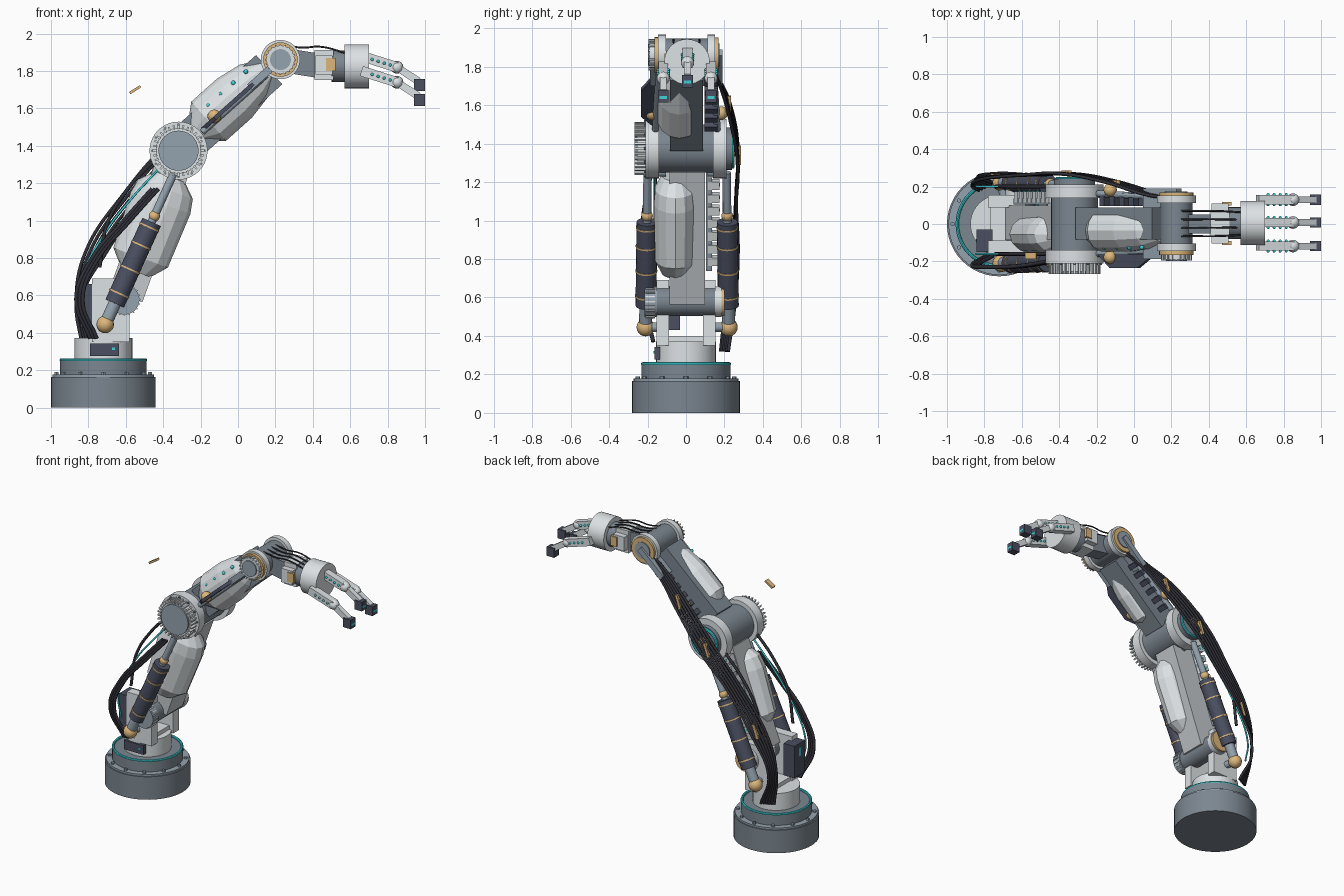
import bpy, bmesh, math
from mathutils import Vector

if "Cube" in bpy.data.objects:
    bpy.data.objects.remove(bpy.data.objects["Cube"])

COL = dict(light=(.72, .76, .78), grey=(.55, .58, .6), slate=(.2, .24, .28), steel=(.3, .37, .43),
           navy=(.07, .08, .12), gold=(.72, .47, .2), teal=(.05, .65, .7), black=(.03, .03, .04))
MAT = {}
for k, c in COL.items():
    MAT[k] = bpy.data.materials.new(k)
    MAT[k].diffuse_color = (*c, 1)


def finish(name, mat, smooth=False):
    o = bpy.context.object
    o.name = name
    o.data.materials.append(MAT[mat])
    if smooth:
        bpy.ops.object.shade_smooth_by_angle(angle=math.radians(35))
    return o


def cyl(name, a, b, r, mat, r2=None, seg=32):
    a, b = Vector(a), Vector(b)
    d = b - a
    bpy.ops.mesh.primitive_cone_add(vertices=seg, radius1=r, radius2=r if r2 is None else r2, depth=d.length,
                                    location=(a + b) / 2, rotation=d.to_track_quat('Z', 'Y').to_euler())
    return finish(name, mat, seg > 12)


def pin(name, c, y0, y1, r, mat, seg=32):
    return cyl(name, (c[0], y0, c[1]), (c[0], y1, c[1]), r, mat, seg=seg)


def box(name, c, size, mat, ang=0):
    bpy.ops.mesh.primitive_cube_add(size=1, location=c, rotation=(0, -ang, 0))
    bpy.context.object.scale = size
    return finish(name, mat)


def ball(name, c, r, mat):
    bpy.ops.mesh.primitive_uv_sphere_add(segments=16, ring_count=10, radius=r, location=c)
    return finish(name, mat, True)


def ring(name, c, r, t, mat, rot=(0, 0, 0)):
    bpy.ops.mesh.primitive_torus_add(location=c, rotation=rot, major_radius=r, minor_radius=t,
                                     major_segments=48, minor_segments=8)
    return finish(name, mat, True)


def hose(name, pts, r, mat):
    cu = bpy.data.curves.new(name, 'CURVE')
    cu.dimensions, cu.bevel_depth, cu.bevel_resolution, cu.resolution_u = '3D', r, 2, 8
    cu.use_fill_caps = True
    s = cu.splines.new('BEZIER')
    s.bezier_points.add(len(pts) - 1)
    for p, co in zip(s.bezier_points, pts):
        p.co = co
        p.handle_left_type = p.handle_right_type = 'AUTO'
    o = bpy.data.objects.new(name, cu)
    bpy.context.collection.objects.link(o)
    cu.materials.append(MAT[mat])


class Arm:
    """Local frame of a link: s along it, n across it, y sideways."""
    def __init__(self, a, b):
        self.a, d = Vector((a[0], 0, a[1])), Vector((b[0] - a[0], 0, b[1] - a[1]))
        self.len, self.ang = d.length, math.atan2(d.z, d.x)
        self.u = d.normalized()
        self.n = Vector((-self.u.z, 0, self.u.x))

    def at(self, s, n, y):
        return self.a + self.u * s + self.n * n + Vector((0, y, 0))

    def shell(self, name, mid, n0, y0, stations, wy, seg=14):
        bm = bmesh.new()
        loops = []
        for s, r in stations:
            ry = wy * (r / max(q for _, q in stations)) ** .7
            loops.append([bm.verts.new(self.at(mid + s, n0 + r * math.cos(t), y0 + ry * math.sin(t)))
                          for t in (2 * math.pi * i / seg for i in range(seg))])
        for p, q in zip(loops, loops[1:]):
            for i in range(seg):
                bm.faces.new((p[i], p[(i + 1) % seg], q[(i + 1) % seg], q[i]))
        bm.faces.new(loops[0])
        bm.faces.new(loops[-1])
        bmesh.ops.recalc_face_normals(bm, faces=bm.faces)
        me = bpy.data.meshes.new(name)
        bm.to_mesh(me)
        me.materials.append(MAT['light'])
        bpy.context.collection.objects.link(bpy.data.objects.new(name, me))


def teeth(name, c, r, y, size, count, mat):
    for i in range(count):
        t = 2 * math.pi * i / count
        box(name, (c[0] + r * math.cos(t), y, c[1] + r * math.sin(t)), size, mat, t)


BX = -.72
SH, EL, WR = (-.607, .578), (-.318, 1.374), (.227, 1.861)
Y90 = (math.pi / 2, 0, 0)

# turntable base
cyl('base_drum', (BX, 0, 0), (BX, 0, .165), .28, 'slate', seg=48)
cyl('base_lip', (BX, 0, .165), (BX, 0, .178), .272, 'steel', seg=48)
cyl('turntable', (BX, 0, .175), (BX, 0, .25), .232, 'slate', seg=48)
ring('base_glow_ring', (BX, 0, .255), .225, .009, 'teal')
cyl('turret', (BX, 0, .25), (BX, 0, .372), .155, 'light', seg=40)
for i in range(12):
    t = math.pi * i / 6
    x, y = BX + .25 * math.cos(t), .25 * math.sin(t)
    cyl('base_bolt', (x, y, .175), (x, y, .19), .012, 'steel', seg=6)
box('control_box', (BX + .005, -.15, .31), (.155, .03, .065), 'navy')
box('control_light', (BX + .055, -.166, .315), (.015, .006, .012), 'teal')
box('rear_power_box', (-.8, -.09, .545), (.085, .12, .23), 'navy')
box('power_box_light', (-.843, -.09, .6), (.006, .02, .06), 'teal')
for sy in (-1, 1):
    box('shoulder_yoke', (-.68, sy * .122, .52), (.2, .065, .34), 'light')
box('yoke_bridge', (-.69, 0, .38), (.16, .2, .04), 'light')

# shoulder joint
pin('shoulder_axle', SH, -.155, .16, .075, 'slate')
pin('shoulder_cap', SH, -.215, -.15, .08, 'steel')
teeth('shoulder_knurl', SH, .08, -.185, (.012, .05, .008), 20, 'light')
pin('shoulder_rear_cap', SH, .15, .185, .08, 'light')
pin('shoulder_gold_disc', SH, .18, .2, .075, 'gold')

# upper link
A = Arm(SH, EL)
box('upper_beam', A.at(.385, 0, .007), (.73, .185, .19), 'grey', A.ang)
A.shell('upper_shell', .43, -.005, -.055,
        [(-.27, .085), (-.19, .155), (.12, .17), (.2, .155), (.27, .085)], .115)
for i in range(8):
    box('upper_spine_block', A.at(.2 + .07 * i, .075, .145), (.045, .06, .045), 'light', A.ang)
    cyl('upper_spine_stud', A.at(.2 + .07 * i, .075, .165), A.at(.2 + .07 * i, .075, .178), .009, 'teal', seg=8)
box('upper_spine_rail', A.at(.43, .075, .12), (.56, .03, .04), 'steel', A.ang)

# hydraulic rams on both sides of the upper link
for y in (-.21, .222):
    lo, hi = Vector((-.71, y, .445)), Vector((-.345, y * .95, 1.25))
    P = lambda f: lo.lerp(hi, f)
    ball('ram_foot', lo, .047, 'gold')
    cyl('ram_neck', P(0), P(.16), .034, 'steel', seg=16)
    cyl('ram_body', P(.14), P(.68), .054, 'navy', seg=20)
    for f in (.2, .36, .52, .64):
        cyl('ram_band', P(f), P(f + .01), .057, 'gold', seg=20)
    cyl('ram_rod', P(.66), P(1), .022, 'steel', seg=16)
    ball('ram_collar', P(.72), .03, 'gold')
    cyl('ram_anchor', (-.62 - .09, y, .445), (-.69, y * .6, .445), .025, 'steel', seg=12)
    ball('ram_head', A.at(.4, .01, y * .9), .036, 'gold')
    cyl('ram_head_pin', P(1), (hi.x, y * .5, hi.z), .022, 'steel', seg=12)

# elbow joint
pin('elbow_axle', EL, -.15, .15, .125, 'slate', 40)
for sy in (-1, 1):
    pin('elbow_flange', EL, sy * .14, sy * .21, .155, 'light', 40)
pin('elbow_gear', EL, -.255, -.205, .122, 'light', 40)
teeth('elbow_gear_tooth', EL, .127, -.238, (.022, .058, .01), 32, 'light')
pin('elbow_face', EL, -.268, -.25, .107, 'steel', 40)
for i in range(12):
    t = math.pi * i / 6
    x, z = EL[0] + .14 * math.cos(t), EL[1] + .14 * math.sin(t)
    pin('elbow_bolt', (x, z), -.218, -.208, .008, 'slate', 6)
pin('elbow_rear_plate', EL, .2, .24, .11, 'slate', 40)
ring('elbow_glow_ring', (EL[0], .242, EL[1]), .095, .01, 'teal', Y90)
pin('elbow_gold_hub', EL, .23, .265, .04, 'gold', 8)

# forearm link
F = Arm(EL, WR)
box('forearm_beam', F.at(.375, 0, .003), (.55, .17, .21), 'slate', F.ang)
F.shell('forearm_shell', .39, .01, -.035,
        [(-.255, .065), (-.165, .14), (.02, .14), (.16, .115), (.25, .065)], .115)
for y in (-.127, .13):
    box('wrist_fork', F.at(.63, 0, y), (.24, .12, .04), 'steel', F.ang)
    cyl('forearm_side_rod', F.at(.16, -.01, y * 1.25), F.at(.62, -.01, y * 1.1), .018, 'steel', seg=12)
    ball('forearm_rod_ball', F.at(.265, .01, y * 1.4), .036, 'gold')
# thin trapezoid fin along the forearm front
bm = bmesh.new()
vs = [bm.verts.new(F.at(s, 0 + n, y)) for n in (-.011, .011)
      for s, y in ((.17, -.16), (.26, -.235), (.46, -.235), (.58, -.16))]
for f in ((0, 1, 2, 3), (7, 6, 5, 4), (0, 4, 5, 1), (1, 5, 6, 2), (2, 6, 7, 3), (3, 7, 4, 0)):
    bm.faces.new([vs[i] for i in f])
bmesh.ops.recalc_face_normals(bm, faces=bm.faces)
me = bpy.data.meshes.new('forearm_fin')
bm.to_mesh(me)
me.materials.append(MAT['navy'])
bpy.context.collection.objects.link(bpy.data.objects.new('forearm_fin', me))
for i in range(6):
    box('forearm_clip', F.at(.2 + .07 * i, -.02, .13), (.035, .07, .05), 'navy', F.ang)
for i in range(4):
    ball('forearm_stud', F.at(.28 + .09 * i, .075, -.125), .012, 'teal')

# wrist joint
pin('wrist_axle', WR, -.11, .115, .085, 'slate')
for y0, y1 in ((-.145, -.105), (.112, .152)):
    pin('wrist_flange', WR, y0, y1, .105, 'light')
pin('wrist_gold_ring_front', WR, -.165, -.143, .092, 'gold')
pin('wrist_knob', WR, -.19, -.16, .075, 'light')
teeth('wrist_knurl', WR, .076, -.178, (.012, .035, .008), 20, 'light')
pin('wrist_face', WR, -.198, -.185, .056, 'steel')
pin('wrist_gold_ring_back', WR, .15, .168, .09, 'gold')
pin('wrist_rear_face', WR, .16, .175, .06, 'steel')

# wrist link and palm
W = Arm(WR, (.45, 1.825))
box('wrist_link', W.at(.13, 0, 0), (.24, .1, .13), 'slate', W.ang)
box('wrist_block', (.46, .003, 1.832), (.1, .13, .16), 'light')
for y in (-.085, .09):
    box('wrist_cheek', (.46, y, 1.832), (.09, .04, .1), 'light')
    box('wrist_gold_latch', (.495, y * 1.2, 1.835), (.05, .02, .068), 'gold')
cyl('palm_neck', (.5, .005, 1.825), (.58, .005, 1.825), .085, 'slate')
cyl('palm', (.57, .005, 1.825), (.7, .005, 1.825), .118, 'light')
for i in range(4):
    y = -.065 + .045 * i
    hose('wrist_wire', [(.25, y, 1.94), (.34, y, 1.925), (.44, y, 1.93), (.58, y * .9, 1.895)], .005, 'black')

# three fingers: middle one high, outer pair low
for y, dz in ((-.118, -.08), (.008, 0), (.13, -.08)):
    a, b, c = Vector((.66, y, 1.88 + dz)), Vector((.85, y, 1.82 + dz)), Vector((.965, y, 1.745 + dz))
    for p, q, h, w, nm in ((a, b, .055, .05, 'finger_base'), (b, c, .04, .035, 'finger_end')):
        d = q - p
        box(nm, (p + q) / 2, (d.length, w, h), 'light', math.atan2(d.z, d.x))
    ball('finger_knuckle', b, .034, 'light')
    box('fingertip', (.97, y, c.z - .02), (.06, .055, .065), 'navy')
    box('fingertip_pad', (.998, y, c.z - .025), (.006, .038, .014), 'teal')
    for i in range(4):
        p = a.lerp(b, .3 + .17 * i)
        for sy in (-1, 1):
            ball('finger_stud', p + Vector((0, sy * .027, 0)), .008, 'teal')

# rear cable bundle over the elbow to the wrist
for i in range(6):
    k = (i - 2.5) * .016
    hose('rear_cable', [(-.79 + k, .2 + k * .5, .32), (-.85 + k * .4, .23 + k * .6, .56), (-.76 + k * 1.4, .255 + k * .4, .83),
                        (-.55 + k, .262, 1.13 - k), (-.37 + k, .27, 1.33 - k * 1.3), (-.12 + k, .225, 1.58 - k),
                        (.08, .165 + k * .3, 1.74 - k), (.21, .14, 1.82 - k)], .009, 'black')
for p in ((-.74, .255, .85), (-.36, .272, 1.34), (-.1, .22, 1.6)):
    box('cable_clamp', p, (.02, .03, .1), 'gold', A.ang - math.pi / 2)
# front cables beside the ram
for i in range(3):
    k = i * .017
    hose('front_cable', [(-.79 + k, -.17, .37), (-.865 + k, -.22, .58), (-.78 + k, -.23, .8),
                         (-.62 + k, -.225, .99), (-.46 + k, -.2, 1.17)], .011, 'black')
for y in (-.16, .2):
    hose('teal_cable', [(-.82, y, .5), (-.84, y, .66), (-.7, y, .95), (-.55, y, 1.14), (-.42, y, 1.28)], .006, 'teal')
    hose('upper_cable', [(-.74, y, .75), (-.7, y, .98), (-.58, y, 1.18), (-.44, y, 1.33)], .01, 'black')

# small detached gold plate
box('loose_gold_plate', (-.55, -.17, 1.7), (.068, .035, .014), 'gold', math.radians(32))

for m in bpy.data.materials:
    if m.users and not m.is_grease_pencil:
        m.use_nodes = True
        m.node_tree.nodes["Principled BSDF"].inputs["Base Color"].default_value = m.diffuse_color
